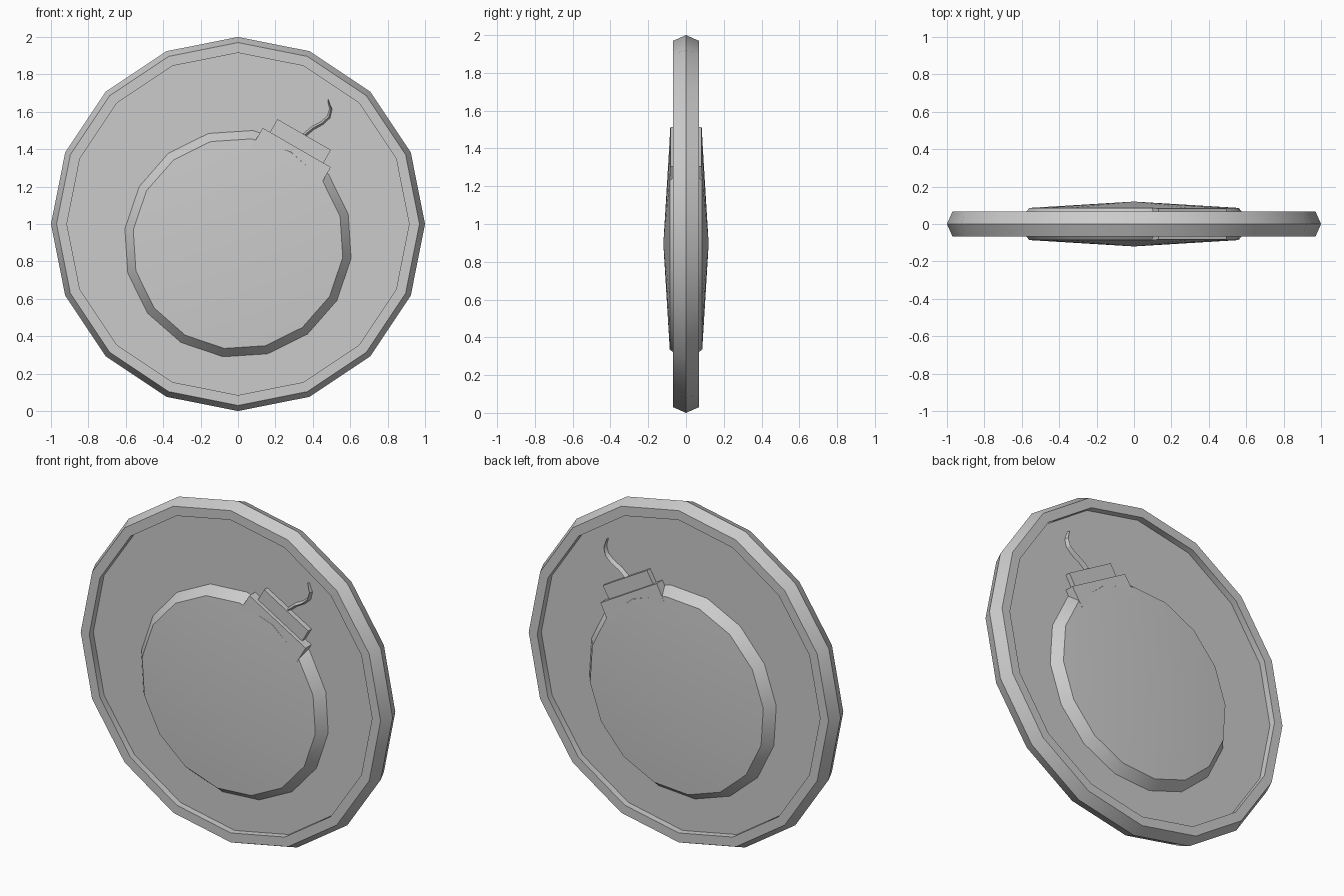
import bpy, bmesh, math
from mathutils import Vector

if "Cube" in bpy.data.objects:
    bpy.data.objects.remove(bpy.data.objects["Cube"])

TILT = math.radians(-30)      # lean of the bomb on the coin
BOMB = Vector((0.0, 0.0, 0.895))


def finish(name, bm):
    bmesh.ops.recalc_face_normals(bm, faces=bm.faces)
    me = bpy.data.meshes.new(name)
    bm.to_mesh(me)
    bm.free()
    ob = bpy.data.objects.new(name, me)
    bpy.context.collection.objects.link(ob)
    bpy.context.view_layer.objects.active = ob
    bpy.ops.object.select_all(action='DESELECT')
    ob.select_set(True)
    bpy.ops.object.shade_smooth_by_angle(angle=math.radians(30))
    return ob


def bridge(bm, a, b):
    n = len(a)
    for i in range(n):
        bm.faces.new((a[i], a[(i + 1) % n], b[(i + 1) % n], b[i]))


def lathe(name, profile, centre, start, apex=None, n=16):
    """Rings of (radius, y) around the y axis, closed by flat caps or cones."""
    bm = bmesh.new()
    rings = []
    for r, y in profile:
        angles = [start + 2 * math.pi * i / n for i in range(n)]
        rings.append([bm.verts.new(centre + Vector((r * math.cos(a), y, r * math.sin(a))))
                      for a in angles])
    for a, b in zip(rings, rings[1:]):
        bridge(bm, a, b)
    for ring, side in ((rings[0], -1), (rings[-1], 1)):
        if apex is None:
            bm.faces.new(ring)
        else:
            tip = bm.verts.new(centre + Vector((0, side * apex, 0)))
            for i in range(n):
                bm.faces.new((ring[i], ring[(i + 1) % n], tip))
    return finish(name, bm)


def tilted(u, y, v):
    c, s = math.cos(TILT), math.sin(TILT)
    return BOMB + Vector((u * c - v * s, y, u * s + v * c))


def block(name, half_w, v0, v1, y0, y1, shift=0.015):
    """Box along the bomb axis, thickness tapering from y0 to y1."""
    bm = bmesh.new()
    rings = [[bm.verts.new(tilted(shift + sx * half_w, sy * y, v))
              for sx, sy in ((-1, -1), (1, -1), (1, 1), (-1, 1))]
             for v, y in ((v0, y0), (v1, y1))]
    bridge(bm, *rings)
    for ring in rings:
        bm.faces.new(ring)
    return finish(name, bm)


# Coin with raised rim and recessed faces
half = [(0.915, 0.03), (0.915, 0.068), (0.97, 0.068)]
lathe("coin", [(r, -y) for r, y in half] + [(1.0, 0)] + half[::-1],
      Vector((0, 0, 1)), 0)

# Bomb body in relief on both faces
lathe("bomb_body", [(0.565, -0.086), (0.61, -0.03), (0.61, 0.03), (0.565, 0.086)],
      BOMB, TILT, apex=0.12)

# Stepped neck
block("neck_collar", 0.21, 0.48, 0.602, 0.089, 0.083)
block("neck_cap", 0.165, 0.58, 0.682, 0.06, 0.06)

# Curled fuse: (x, z, half width, half depth)
path = [(0.355, 1.475, 0.022, 0.055), (0.40, 1.513, 0.022, 0.055),
        (0.45, 1.54, 0.021, 0.055), (0.485, 1.572, 0.021, 0.053),
        (0.497, 1.615, 0.017, 0.05), (0.482, 1.665, 0.006, 0.045)]
bm = bmesh.new()
rings = []
for i, (x, z, w, d) in enumerate(path):
    p, q = path[max(i - 1, 0)], path[min(i + 1, len(path) - 1)]
    t = Vector((q[0] - p[0], 0, q[1] - p[1])).normalized()
    side = Vector((-t.z, 0, t.x)) * w
    c = Vector((x, 0, z))
    rings.append([bm.verts.new(c + o) for o in
                  (side, Vector((0, -d, 0)), -side, Vector((0, d, 0)))])
for a, b in zip(rings, rings[1:]):
    bridge(bm, a, b)
bm.faces.new(rings[0])
bm.faces.new(rings[-1])
finish("fuse", bm)
